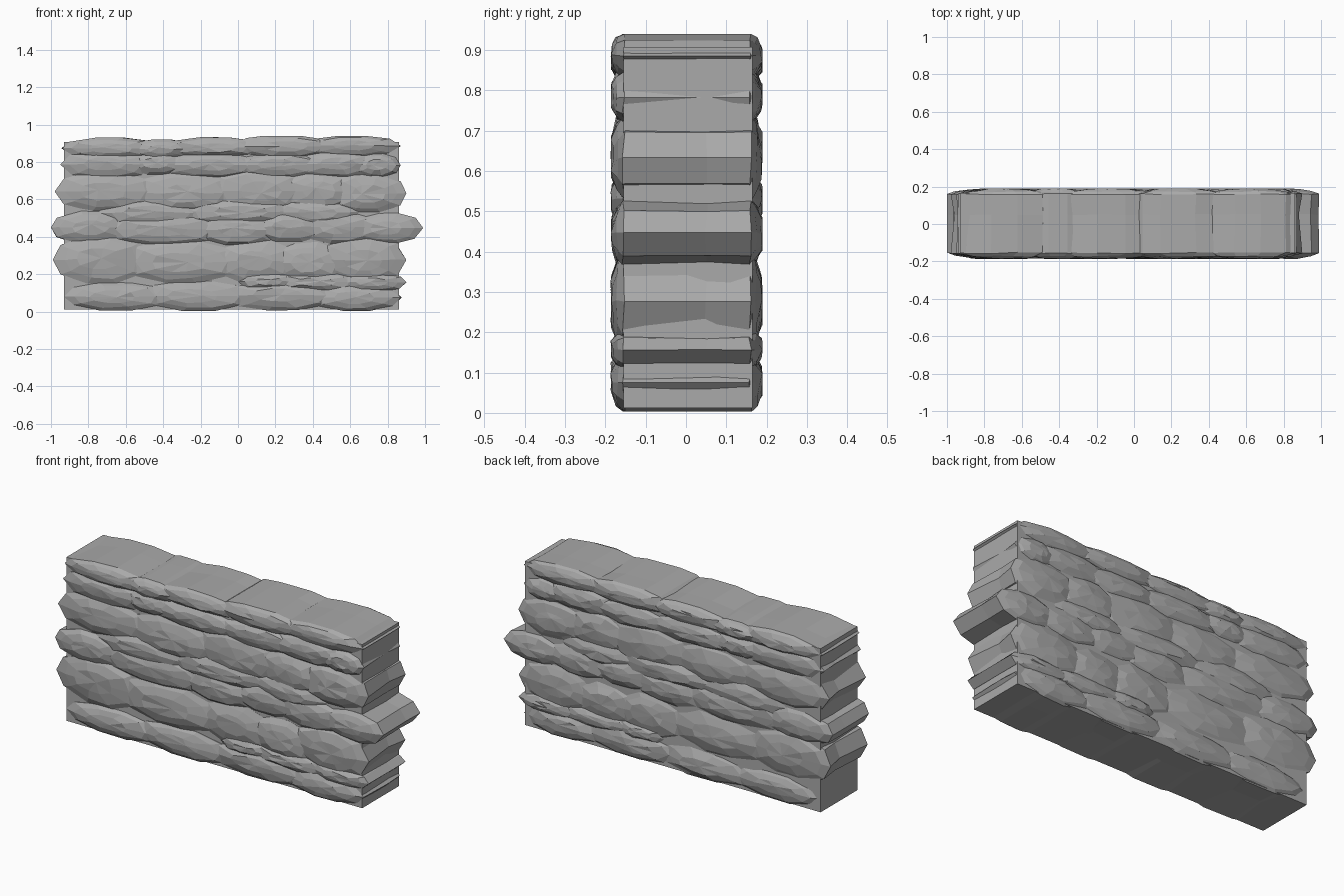
import bpy, bmesh, math, random

if "Cube" in bpy.data.objects:
    bpy.data.objects.remove(bpy.data.objects["Cube"])

random.seed(11)

stone_mat = bpy.data.materials.new("grey stone")
stone_mat.diffuse_color = (0.40, 0.40, 0.40, 1)
stone_mat.use_nodes = True
stone_mat.node_tree.nodes["Principled BSDF"].inputs["Base Color"].default_value = stone_mat.diffuse_color

# Courses: centre height, half height, joints along x
COURSES = [
    (.08, .075, (-.93, -.45, 0, .45, .87)),
    (.155, .05, (0, .25, .6, .9)),
    (.27, .12, (-.99, -.55, -.05, .25, .5, .9)),
    (.445, .085, (-1, -.65, -.15, .15, .4, .68, .99)),
    (.53, .075, (-.75, -.25, .25, .65)),
    (.64, .11, (-.98, -.5, -.08, .3, .55, .9)),
    (.785, .07, (-.95, -.52, -.35, .05, .38, .68, .87)),
    (.878, .056, (-.94, -.5, -.33, .05, .43, .87)),
]
# Depth of each ring and how far it spreads from the stone's centre
RINGS = [(-.183, .45), (-.171, .78), (-.155, 1), (.05, .97), (.16, 1), (.174, .78), (.186, .45)]
SIDES = 10


def finish(name, bm):
    bmesh.ops.recalc_face_normals(bm, faces=bm.faces)
    mesh = bpy.data.meshes.new(name)
    bm.to_mesh(mesh)
    bm.free()
    mesh.materials.append(stone_mat)
    obj = bpy.data.objects.new(name, mesh)
    bpy.context.collection.objects.link(obj)


def add_stone(bm, cx, cz, w, h):
    """Flat-faceted stone running through the wall with a domed face at each end."""
    # Long lens-shaped outline with slightly blunt tips
    outline = []
    for i in range(SIDES):
        is_tip = i % (SIDES // 2) == 0
        wobble = 0 if is_tip else random.uniform(-.15, .15)
        a = 2 * math.pi * (i + wobble) / SIDES
        c, s = math.cos(a), math.sin(a)
        outline.append((w * c, h * math.copysign(abs(s) ** .85, s)))
    loops = []
    for y, k in RINGS:
        dx, dz = random.uniform(-.12, .12) * w, random.uniform(-.12, .12) * h
        loop = []
        for x, z in outline:
            q = k * random.uniform(.93, 1.06) if k < 1 else k
            px = cx + x * q + dx * (1 - k)
            pz = cz + z * q + dz * (1 - k)
            py = y + random.uniform(-.004, .004)
            loop.append(bm.verts.new((min(max(px, -1), 1), py, min(max(pz, .003), .94))))
        loops.append(loop)
    for a, b in zip(loops, loops[1:]):
        for i in range(SIDES):
            j = (i + 1) % SIDES
            bm.faces.new((a[i], a[j], b[j], b[i]))
    # Off-centre peak on both ends
    for loop, y in ((loops[0], -.186), (loops[-1], .19)):
        peak = bm.verts.new((cx + random.uniform(-.15, .15) * w, y,
                             cz + random.uniform(-.1, .2) * h))
        for i in range(SIDES):
            bm.faces.new((loop[i], loop[(i + 1) % SIDES], peak))


# Solid core filling the joints
bm = bmesh.new()
bmesh.ops.create_cube(bm, size=1)
for v in bm.verts:
    v.co = (-.035 + v.co.x * 1.79, .005 + v.co.y * .32, .46 + v.co.z * .895)
finish("wall_core", bm)

# Courses of stones from the ground up, neighbours overlapping at inner joints
for number, (z, h, joints) in enumerate(COURSES):
    bm = bmesh.new()
    last = len(joints) - 2
    for i, (x0, x1) in enumerate(zip(joints, joints[1:])):
        x0 -= .07 if i > 0 else 0
        x1 += .07 if i < last else 0
        # Short stones are a little flatter and every stone sits slightly off line
        height = h * min(1.05, .8 + .5 * (x1 - x0)) * random.uniform(.93, 1.06)
        add_stone(bm, (x0 + x1) / 2, z + random.uniform(-.008, .008), (x1 - x0) / 2, height)
    finish(f"stone_course_{number + 1}", bm)
